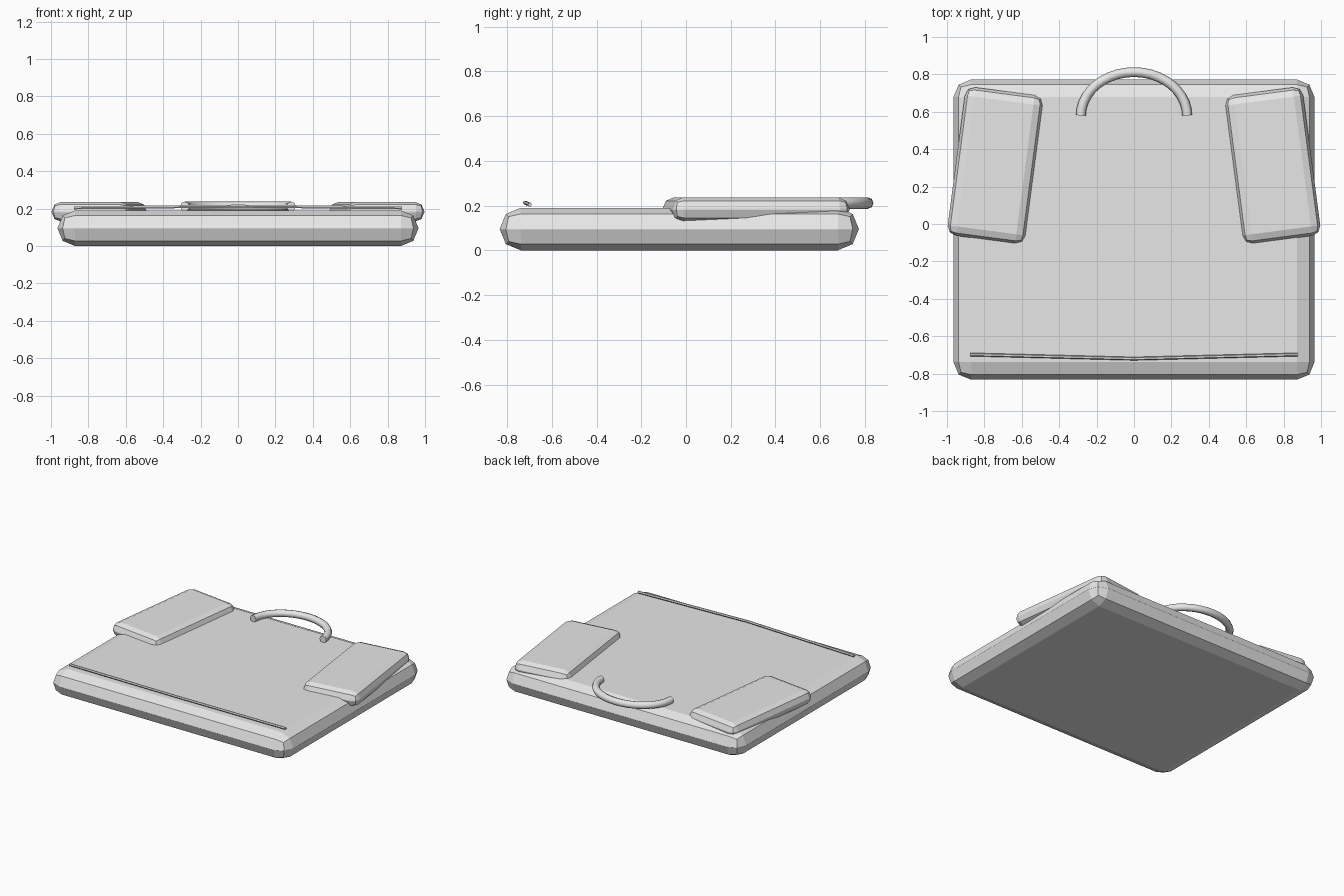
import bpy
import math
from mathutils import Matrix

if "Cube" in bpy.data.objects:
    bpy.data.objects.remove(bpy.data.objects["Cube"], do_unlink=True)

# Single plain colour
grey = bpy.data.materials.new("light_grey")
grey.use_nodes = True
grey.diffuse_color = (0.8, 0.8, 0.8, 1)
grey.node_tree.nodes["Principled BSDF"].inputs["Base Color"].default_value = (0.8, 0.8, 0.8, 1)


def rounded_box(name, size, centre, bevel, turn=0.0):
    """Flat-faced box with two-step rounded edges."""
    bpy.ops.mesh.primitive_cube_add(size=1, location=centre, rotation=(0, 0, turn))
    obj = bpy.context.object
    obj.name = name
    obj.data.transform(Matrix.Diagonal((*size, 1)))
    obj.data.materials.append(grey)
    mod = obj.modifiers.new("rounded_edges", 'BEVEL')
    mod.width = bevel
    mod.segments = 2
    mod.limit_method = 'NONE'
    bpy.ops.object.modifier_apply(modifier=mod.name)
    return obj


def tube(name, points, radius, resolution):
    """Capped round tube along a path of points."""
    curve = bpy.data.curves.new(name, 'CURVE')
    curve.dimensions = '3D'
    curve.bevel_depth = radius
    curve.bevel_resolution = resolution
    curve.use_fill_caps = True
    spline = curve.splines.new('POLY')
    spline.points.add(len(points) - 1)
    for target, p in zip(spline.points, points):
        target.co = (*p, 1)
    obj = bpy.data.objects.new(name, curve)
    bpy.context.collection.objects.link(obj)
    bpy.ops.object.select_all(action='DESELECT')
    obj.select_set(True)
    bpy.context.view_layer.objects.active = obj
    bpy.ops.object.convert(target='MESH')
    obj = bpy.context.object
    obj.data.materials.clear()
    obj.data.materials.append(grey)
    bpy.ops.object.shade_smooth_by_angle(angle=math.radians(50))
    return obj


# Main padded body
rounded_box("bag_body", (1.93, 1.605, 0.19), (0, -0.03, 0.095), 0.094)

# Angled pads, one on each side
for side, label in ((1, "left"), (-1, "right")):
    rounded_box(label + "_pad", (0.42, 0.8, 0.106), (side * 0.742, 0.313, 0.183),
                0.05, side * math.radians(7.5))

# Carry handle arched over the back edge
steps = 20
arch = [(0.284 * math.cos(math.pi * i / steps),
         0.58 + 0.232 * math.sin(math.pi * i / steps), 0.211) for i in range(steps + 1)]
tube("carry_handle", arch, 0.026, 2)

# Thin piping bowed along the front edge
tube("front_piping", [(-0.877, -0.698, 0.204), (0, -0.72, 0.213), (0.877, -0.698, 0.204)], 0.009, 1)
